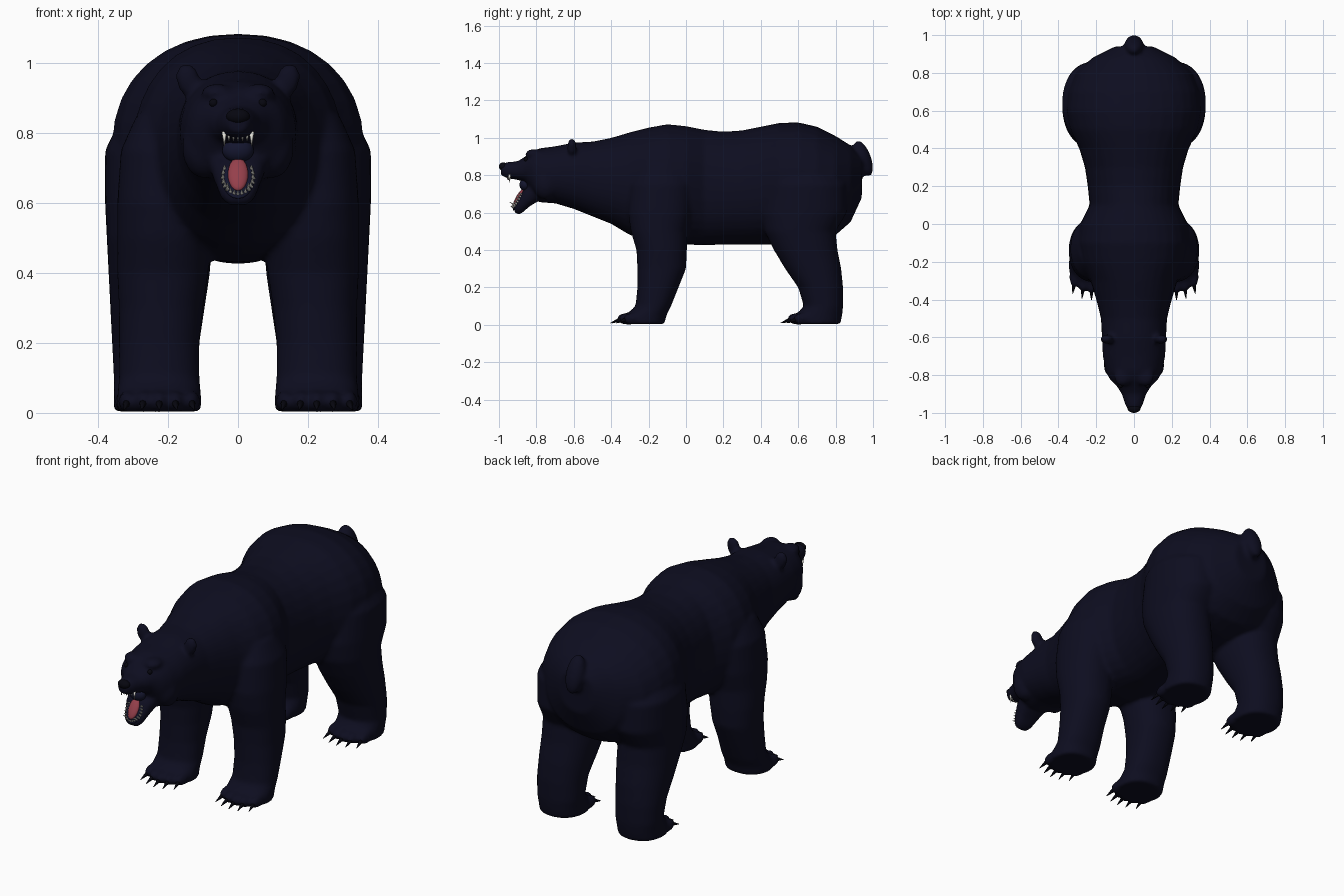
import bpy, bmesh, math
from mathutils import Vector, Matrix

cube = bpy.data.objects.get("Cube")
if cube:
    bpy.data.objects.remove(cube, do_unlink=True)


def material(name, color):
    mat = bpy.data.materials.new(name)
    mat.use_nodes = True
    mat.diffuse_color = (*color, 1)
    shader = next(n for n in mat.node_tree.nodes if n.type == 'BSDF_PRINCIPLED')
    shader.inputs["Base Color"].default_value = (*color, 1)
    shader.inputs["Roughness"].default_value = 0.9
    return mat


fur = material("midnight fur", (0.004, 0.004, 0.014))
black = material("nose black", (0.002, 0.002, 0.005))
lining = material("mouth lining", (0.007, 0.008, 0.028))
pink = material("tongue red", (0.30, 0.05, 0.07))
ivory = material("tooth ivory", (0.75, 0.74, 0.68))

X, Y, Z = Vector((1, 0, 0)), Vector((0, 1, 0)), Vector((0, 0, 1))
SIDES = 32


def loft(bm, sections, power=2.2):
    """Skin closed rings; each section is (centre, half axis u, half axis v)."""
    def bend(t):
        return math.copysign(abs(t) ** (2 / power), t)
    rings = []
    for centre, u, v in sections:
        angles = [2 * math.pi * i / SIDES for i in range(SIDES)]
        rings.append([bm.verts.new(centre + u * bend(math.cos(a)) + v * bend(math.sin(a)))
                      for a in angles])
    for low, high in zip(rings, rings[1:]):
        for i in range(SIDES):
            j = (i + 1) % SIDES
            bm.faces.new((low[i], low[j], high[j], high[i]))
    bm.faces.new(rings[0][::-1])
    bm.faces.new(rings[-1])


def ellipsoid(bm, centre, radii, rotation=Matrix()):
    matrix = Matrix.Translation(centre) @ rotation @ Matrix.Diagonal((*radii, 1))
    bmesh.ops.create_uvsphere(bm, u_segments=20, v_segments=12, radius=1, matrix=matrix)


def spike(bm, base, direction, radius, length):
    direction = Vector(direction).normalized()
    turn = direction.to_track_quat('Z', 'Y').to_matrix().to_4x4()
    matrix = Matrix.Translation(Vector(base) + direction * length / 2) @ turn
    bmesh.ops.create_cone(bm, cap_ends=True, segments=8, radius1=radius,
                          radius2=radius * 0.1, depth=length, matrix=matrix)


def finish(bm, name, mat):
    bmesh.ops.recalc_face_normals(bm, faces=bm.faces[:])
    for face in bm.faces:
        face.smooth = True
    mesh = bpy.data.meshes.new(name)
    bm.to_mesh(mesh)
    bm.free()
    mesh.materials.append(mat)
    obj = bpy.data.objects.new(name, mesh)
    bpy.context.collection.objects.link(obj)
    return obj


# Trunk from muzzle to rump: y, bottom, top, half width
trunk = [
    (-.99, .80, .86, .03), (-.96, .785, .87, .045), (-.9, .775, .875, .065),
    (-.86, .765, .90, .09), (-.82, .70, .93, .13), (-.78, .655, .945, .15),
    (-.7, .65, .955, .165), (-.6, .62, .975, .17), (-.5, .58, .98, .175),
    (-.4, .54, 1, .2), (-.3, .48, 1.03, .23), (-.2, .45, 1.055, .28),
    (-.1, .43, 1.073, .3), (0, .43, 1.063, .285), (.1, .425, 1.043, .235),
    (.2, .43, 1.033, .245), (.3, .43, 1.04, .26), (.4, .43, 1.06, .29),
    (.5, .43, 1.08, .34), (.6, .44, 1.083, .36), (.7, .45, 1.06, .35),
    (.8, .48, 1.01, .31), (.88, .55, .96, .22), (.94, .68, .9, .1)]
body = bmesh.new()
loft(body, [(Vector((0, y, (b + t) / 2)), X * w, Z * ((t - b) / 2)) for y, b, t, w in trunk])

# Legs: height, centre y, half depth, centre x, half width
fore = [(.85, -.13, .12, .19, .1), (.75, -.13, .17, .19, .145), (.6, -.14, .17, .205, .14),
        (.5, -.145, .15, .21, .135), (.4, -.13, .135, .215, .13), (.3, -.13, .13, .22, .12),
        (.2, -.15, .11, .225, .115), (.1, -.175, .095, .225, .115),
        (.05, -.215, .11, .225, .12), (.004, -.225, .11, .225, .12)]
hind = [(.87, .62, .12, .2, .12), (.75, .64, .22, .2, .18), (.6, .63, .23, .215, .165),
        (.5, .61, .19, .225, .15), (.4, .64, .17, .225, .145), (.3, .68, .15, .23, .135),
        (.2, .72, .12, .235, .125), (.1, .735, .105, .235, .12),
        (.05, .71, .125, .235, .12), (.004, .7, .125, .235, .12)]
claws = bmesh.new()
for leg, toe_y in ((fore, -.315), (hind, .595)):
    for side in (-1, 1):
        loft(body, [(Vector((side * x, y, z)), X * w, Y * d) for z, y, d, x, w in leg])
        # Toes and claws fan across the front of the paw
        for k in range(-2, 3):
            x = side * leg[-1][3] + k * .045
            y = toe_y + .008 * k * k
            ellipsoid(body, (x, y, .033), (.027, .055, .032))
            spike(claws, (x, y - .025, .034), (k * .08, -1, -.38), .014, .068)

# Ears, brows and cheeks
for side in (-1, 1):
    ellipsoid(body, (side * .142, -.61, .95), (.035, .025, .05),
              Matrix.Rotation(side * .25, 4, 'Y'))
    ellipsoid(body, (side * .06, -.81, .915), (.045, .05, .025))
    ellipsoid(body, (side * .1, -.75, .76), (.06, .07, .09))

# Stubby tail hanging over the rump
ellipsoid(body, (0, .948, .89), (.05, .042, .102), Matrix.Rotation(.35, 4, 'X'))

# Gaping lower jaw: centre y, centre z, half thickness, half width
gape = Vector((0, -.86, .51))
along = Vector((0, -.51, -.86))
jaw = [(-.76, .74, .055, .09), (-.83, .69, .05, .077), (-.87, .65, .036, .062),
       (-.895, .617, .028, .05), (-.908, .597, .015, .03)]
loft(body, [(Vector((0, y, z)), X * w, gape * t) for y, z, t, w in jaw], 2.8)

# Fuse the parts into one continuous hide
bear = finish(body, "body", fur)
remesh = bear.modifiers.new("fuse", 'REMESH')
remesh.mode = 'VOXEL'
remesh.voxel_size = 0.011
remesh.use_smooth_shade = True
soften = bear.modifiers.new("soften", 'SMOOTH')
soften.factor = 0.5
soften.iterations = 6
finish(claws, "claws", black)

# Nose and eyes
bm = bmesh.new()
ellipsoid(bm, (0, -.977, .847), (.034, .023, .022))
finish(bm, "nose", black)
bm = bmesh.new()
for side in (-1, 1):
    ellipsoid(bm, (side * .07, -.855, .885), (.012, .012, .012))
finish(bm, "eyes", black)

# Mouth lining and tongue lie on the inner face of the jaw
tilt = Matrix((X, along, gape)).transposed().to_4x4()
floor = Vector((0, -.893, .672))
bm = bmesh.new()
ellipsoid(bm, floor - gape * .004, (.046, .068, .012), tilt)
ellipsoid(bm, (0, -.86, .75), (.045, .03, .035))
finish(bm, "mouth_lining", lining)
bm = bmesh.new()
ellipsoid(bm, floor + gape * .006 - along * .008, (.029, .055, .014), tilt)
finish(bm, "tongue", pink)

# Lower teeth follow a U, upper teeth cross the front of the muzzle
bm = bmesh.new()
count = 17
for i in range(count):
    a = math.pi * (i / (count - 1) * 1.3 - .15)
    base = floor + X * (.043 * math.cos(a)) + along * (.058 * math.sin(a) - .003) - gape * .01
    spike(bm, base, gape, .0075, .045 if i in (5, 11) else .03)
finish(bm, "lower_teeth", ivory)
bm = bmesh.new()
for i in range(-3, 4):
    fang = abs(i) == 3
    spike(bm, (i * .013, -.955 + abs(i) * .004, .803), -Z, .0075, .042 if fang else .027)
finish(bm, "upper_teeth", ivory)
